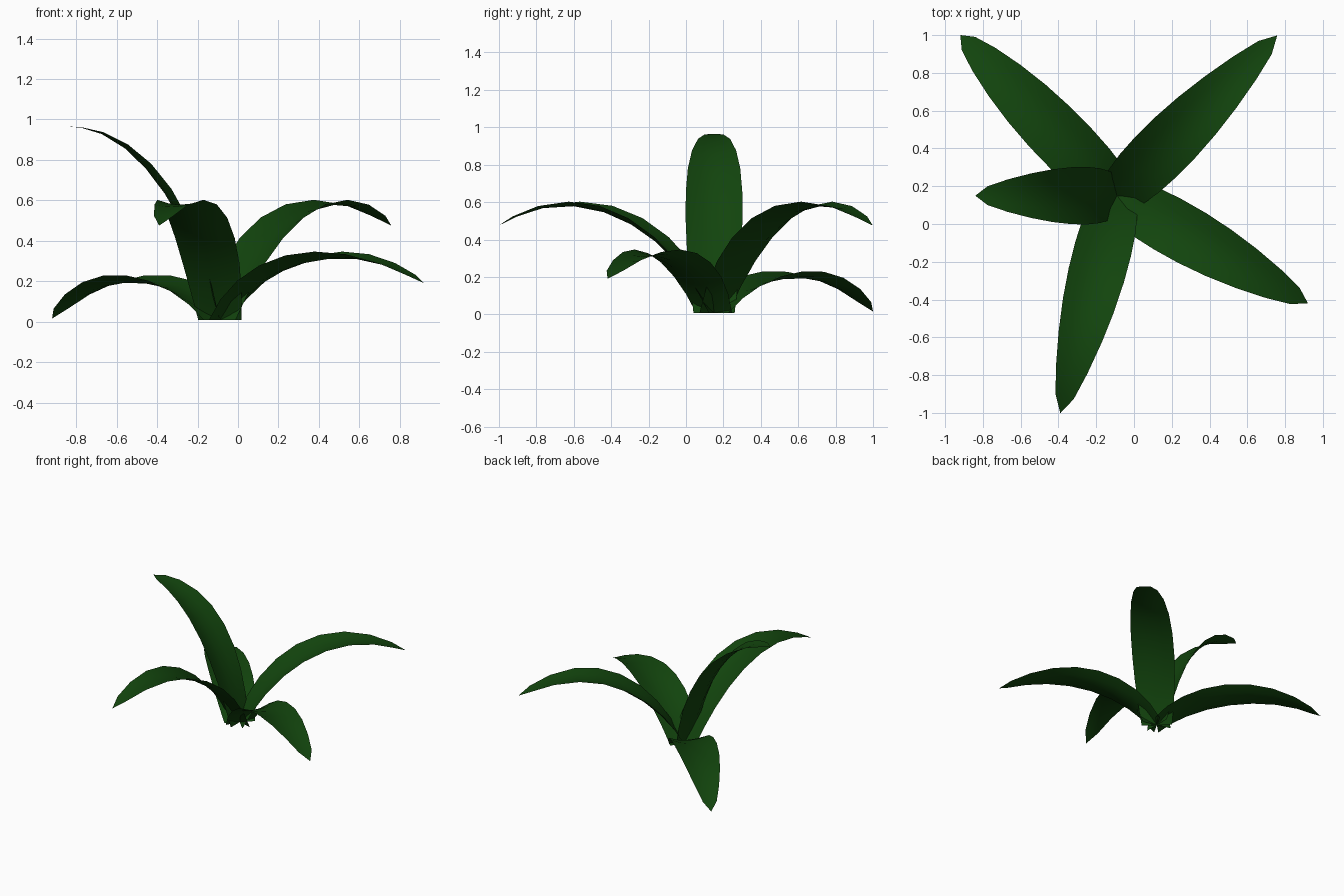
import bpy
from math import radians, cos, sin, pi
from mathutils import Vector

if "Cube" in bpy.data.objects:
    bpy.data.objects.remove(bpy.data.objects["Cube"])

green = bpy.data.materials.new("leaf_green")
green.diffuse_color = (0.006, 0.058, 0.004, 1)
green.use_nodes = True
green.node_tree.nodes["Principled BSDF"].inputs["Base Color"].default_value = green.diffuse_color

CENTRE = Vector((-0.09, 0.15, 0.008))
# Stations along a leaf and the half width at each, ending in a point
STATIONS = [0, .12, .24, .36, .48, .6, .72, .84, .94]
WIDTHS = [.11, .13, .145, .152, .151, .14, .118, .086, .05]
ACROSS = [-1, -.5, 0, .5, 1]
BOW = 0.27          # how far the edges curl up mid-leaf, relative to half width


def bezier(p, t):
    a, b, c, d = p
    u = 1 - t
    pos = a * u**3 + b * 3 * u * u * t + c * 3 * u * t * t + d * t**3
    tan = (b - a) * u * u + (c - b) * 2 * u * t + (d - c) * t * t
    return pos, tan.normalized()


def make_leaf(name, heading, p1, p2, tip):
    """Arching leaf: midrib curve in (reach, height), swept with a shallow channel."""
    ang = radians(heading)
    out = Vector((cos(ang), sin(ang), 0))
    side = Vector((-sin(ang), cos(ang), 0))
    up = Vector((0, 0, 1))
    ctrl = [Vector((0, 0)), Vector(p1), Vector(p2), Vector(tip)]
    verts, faces = [], []
    n = len(ACROSS)
    for t, w in zip(STATIONS, WIDTHS):
        pos, tan = bezier(ctrl, t)
        normal = out * -tan.y + up * tan.x
        bow = BOW * w * sin(pi * t)
        for u in ACROSS:
            verts.append(CENTRE + out * pos.x + up * pos.y
                         + side * (u * w) + normal * (bow * u * u))
    for r in range(len(STATIONS) - 1):
        for k in range(n - 1):
            a = r * n + k
            faces.append((a, a + n, a + n + 1, a + 1))
    # pointed tip
    verts.append(CENTRE + out * tip[0] + up * tip[1])
    last = (len(STATIONS) - 1) * n
    for k in range(n - 1):
        faces.append((last + k, len(verts) - 1, last + k + 1))
    mesh = bpy.data.meshes.new(name)
    mesh.from_pydata(verts, [], faces)
    mesh.materials.append(green)
    mesh.shade_smooth()
    obj = bpy.data.objects.new(name, mesh)
    bpy.context.collection.objects.link(obj)


# The five leaves: heading in degrees, then midrib control points
make_leaf("upright_leaf", 180, (.13, .45), (.385, .955), (.75, .957))
make_leaf("back_right_leaf", 45, (.2, .37), (.68, .765), (1.2, .467))
make_leaf("front_leaf", 255.4, (.2, .37), (.68, .765), (1.19, .467))
make_leaf("right_leaf", -29.4, (.2, .27), (.72, .43), (1.16, .182))
make_leaf("back_left_leaf", 134.3, (.2, .19), (.85, .295), (1.188, .007))
